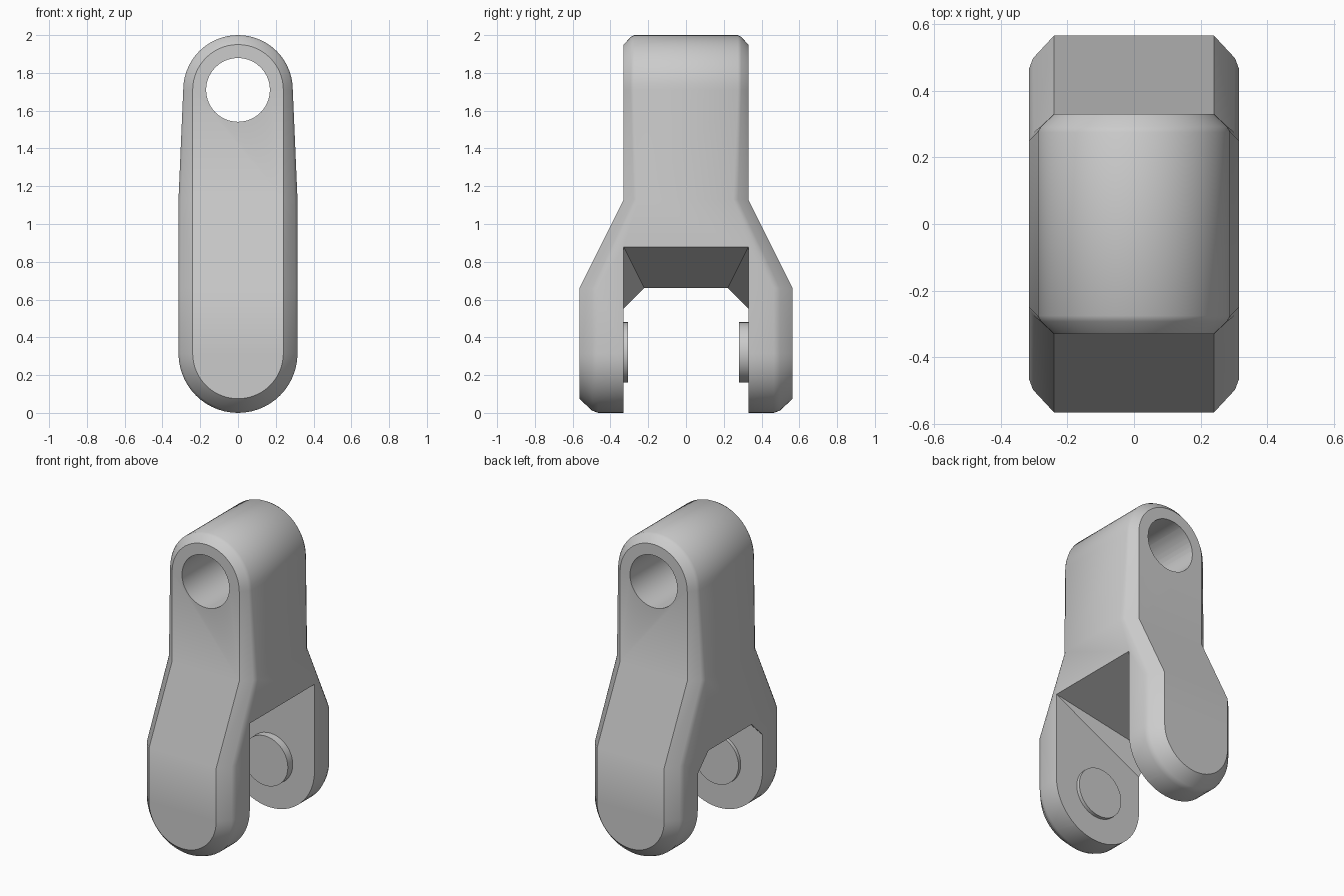
import bpy, bmesh, math
from mathutils import Matrix

cube = bpy.data.objects.get("Cube")
if cube:
    bpy.data.objects.remove(cube, do_unlink=True)

grey = bpy.data.materials.new("plain_grey")
grey.use_nodes = True
colour = (0.6, 0.6, 0.6, 1)
grey.diffuse_color = colour
grey.node_tree.nodes["Principled BSDF"].inputs["Base Color"].default_value = colour

LOW, HIGH = 0.315, 1.71      # centres of the bottom and top arcs
STEPS = 14


def make_object(name, bm):
    bmesh.ops.recalc_face_normals(bm, faces=bm.faces)
    mesh = bpy.data.meshes.new(name)
    bm.to_mesh(mesh)
    bm.free()
    mesh.materials.append(grey)
    obj = bpy.data.objects.new(name, mesh)
    bpy.context.collection.objects.link(obj)
    return obj


def cylinder(name, radius, y0, y1, z):
    bm = bmesh.new()
    place = Matrix.Translation((0, (y0 + y1) / 2, z)) @ Matrix.Rotation(math.pi / 2, 4, "X")
    bmesh.ops.create_cone(bm, cap_ends=True, segments=40, radius1=radius,
                          radius2=radius, depth=abs(y1 - y0), matrix=place)
    return make_object(name, bm)


def smooth(obj):
    bpy.ops.object.select_all(action="DESELECT")
    obj.select_set(True)
    bpy.context.view_layer.objects.active = obj
    bpy.ops.object.shade_smooth_by_angle(angle=math.radians(30))


def ramp(z, stops):
    """Piecewise linear value at height z."""
    if z <= stops[0][0]:
        return stops[0][1]
    for (z0, a), (z1, b) in zip(stops, stops[1:]):
        if z <= z1:
            return a + (b - a) * (z - z0) / (z1 - z0)
    return stops[-1][1]


def half_outline(low_r, mid_r, high_r):
    """Right half of the front outline, from bottom to top."""
    pts = []
    for i in range(STEPS + 1):
        a = math.pi / 2 * i / STEPS
        pts.append((low_r * math.sin(a), LOW - low_r * math.cos(a)))
    pts += [(low_r, 0.66), (mid_r, 1.13)]
    for i in range(STEPS + 1):
        a = math.pi / 2 * i / STEPS
        pts.append((high_r * math.cos(a), HIGH + high_r * math.sin(a)))
    return pts


# Link body: each ring is an outline plus the share of edge depth it sits at
rings = [(half_outline(0.24, 0.24, 0.24), 0.0),
         (half_outline(0.303, 0.3, 0.28), 0.68),
         (half_outline(0.315, 0.315, 0.29), 1.0)]
half_depth = [(0.66, 0.565), (1.13, 0.33)]
edge_depth = [(0.66, 0.1), (1.13, 0.08), (HIGH, 0.055)]

bm = bmesh.new()
loops = {}
for side in (-1, 1):
    for k, (pts, share) in enumerate(rings):
        right, left = [], []
        for x, z in pts:
            y = side * (ramp(z, half_depth) - share * ramp(z, edge_depth))
            v = bm.verts.new((x, y, z))
            right.append(v)
            left.append(v if x < 1e-6 else bm.verts.new((-x, y, z)))
        loops[side, k] = (right, left)


def quad(*verts):
    unique = list(dict.fromkeys(verts))
    if len(unique) > 2:
        bm.faces.new(unique)


count = len(rings[0][0])
for i in range(count - 1):
    for side in (-1, 1):
        r, l = loops[side, 0]
        quad(r[i], r[i + 1], l[i + 1], l[i])
        for k in range(2):
            for h in range(2):
                a, b = loops[side, k][h], loops[side, k + 1][h]
                quad(a[i], a[i + 1], b[i + 1], b[i])
    for h in range(2):
        a, b = loops[-1, 2][h], loops[1, 2][h]
        quad(a[i], a[i + 1], b[i + 1], b[i])
body = make_object("link_body", bm)

# Fork slot cutter: sloped roof with tapering corner gussets
bm = bmesh.new()
for s in (-1, 1):
    for x, y, z in [(0.32, 0.33, 0.88), (-0.32, 0.22, 0.66), (-0.32, 0.33, 0.55),
                    (0.32, 0.33, -0.1), (-0.32, 0.33, -0.1)]:
        bm.verts.new((x, s * y, z))
bmesh.ops.convex_hull(bm, input=bm.verts)
slot = make_object("slot_cutter", bm)

# Bore through the upper eye
bore = cylinder("bore_cutter", 0.169, -0.6, 0.6, HIGH)

bpy.context.view_layer.objects.active = body
for cutter in (slot, bore):
    cutter.hide_render = True
    mod = body.modifiers.new("cut", "BOOLEAN")
    mod.operation = "DIFFERENCE"
    mod.solver = "EXACT"
    mod.object = cutter
    bpy.ops.object.modifier_apply(modifier=mod.name)
    bpy.data.objects.remove(cutter, do_unlink=True)
smooth(body)

# Pin stubs on the inner faces of the fork
smooth(cylinder("front_pin", 0.16, -0.34, -0.307, 0.32))
smooth(cylinder("back_pin", 0.16, 0.34, 0.28, 0.32))
